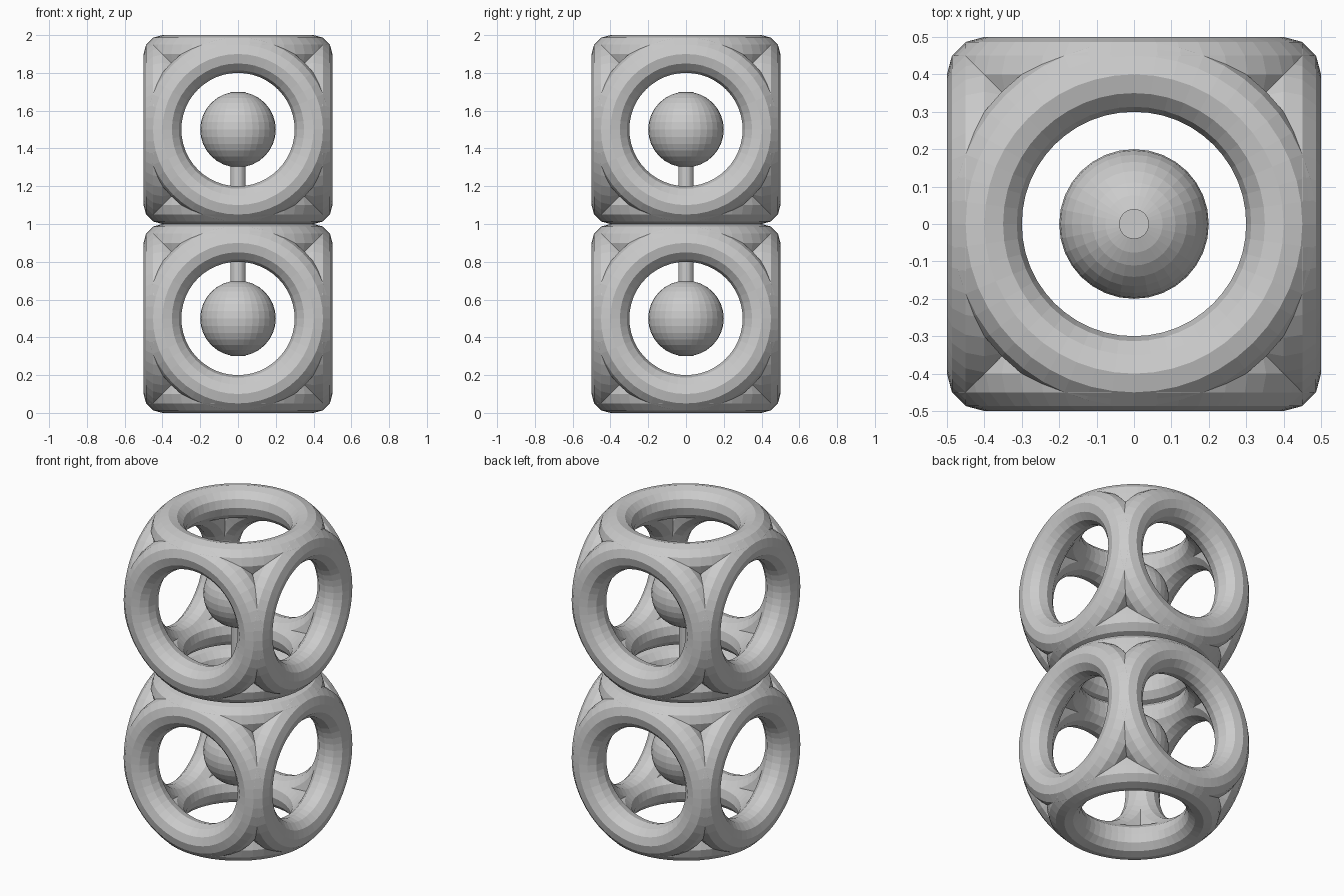
import bpy, math
from mathutils import Vector

if "Cube" in bpy.data.objects:
    bpy.data.objects.remove(bpy.data.objects["Cube"])

grey = bpy.data.materials.new("plain grey")
grey.diffuse_color = (0.6, 0.6, 0.6, 1)
grey.use_nodes = True
grey.node_tree.nodes["Principled BSDF"].inputs["Base Color"].default_value = grey.diffuse_color


def finish(name):
    ob = bpy.context.object
    ob.name = name
    ob.data.materials.append(grey)


AXES = {
    "front": Vector((0, -1, 0)), "back": Vector((0, 1, 0)),
    "left": Vector((-1, 0, 0)), "right": Vector((1, 0, 0)),
    "bottom": Vector((0, 0, -1)), "top": Vector((0, 0, 1)),
}

for level, z in (("lower", 0.5), ("upper", 1.5)):
    centre = Vector((0, 0, z))
    # cage of six rings, one on each side of a cube
    for side, d in AXES.items():
        rot = (math.pi / 2 * abs(d.y), math.pi / 2 * abs(d.x), 0)
        bpy.ops.mesh.primitive_torus_add(
            major_radius=0.4, minor_radius=0.1, major_segments=48,
            minor_segments=12, location=centre + d * 0.4, rotation=rot)
        finish(f"{level}_{side}_ring")
    # ball inside the cage
    bpy.ops.mesh.primitive_uv_sphere_add(
        segments=32, ring_count=16, radius=0.2, location=centre)
    finish(f"{level}_ball")

# rod joining the two balls
bpy.ops.mesh.primitive_cylinder_add(
    vertices=32, radius=0.04, depth=1.4, location=(0, 0, 1))
finish("connecting_rod")
